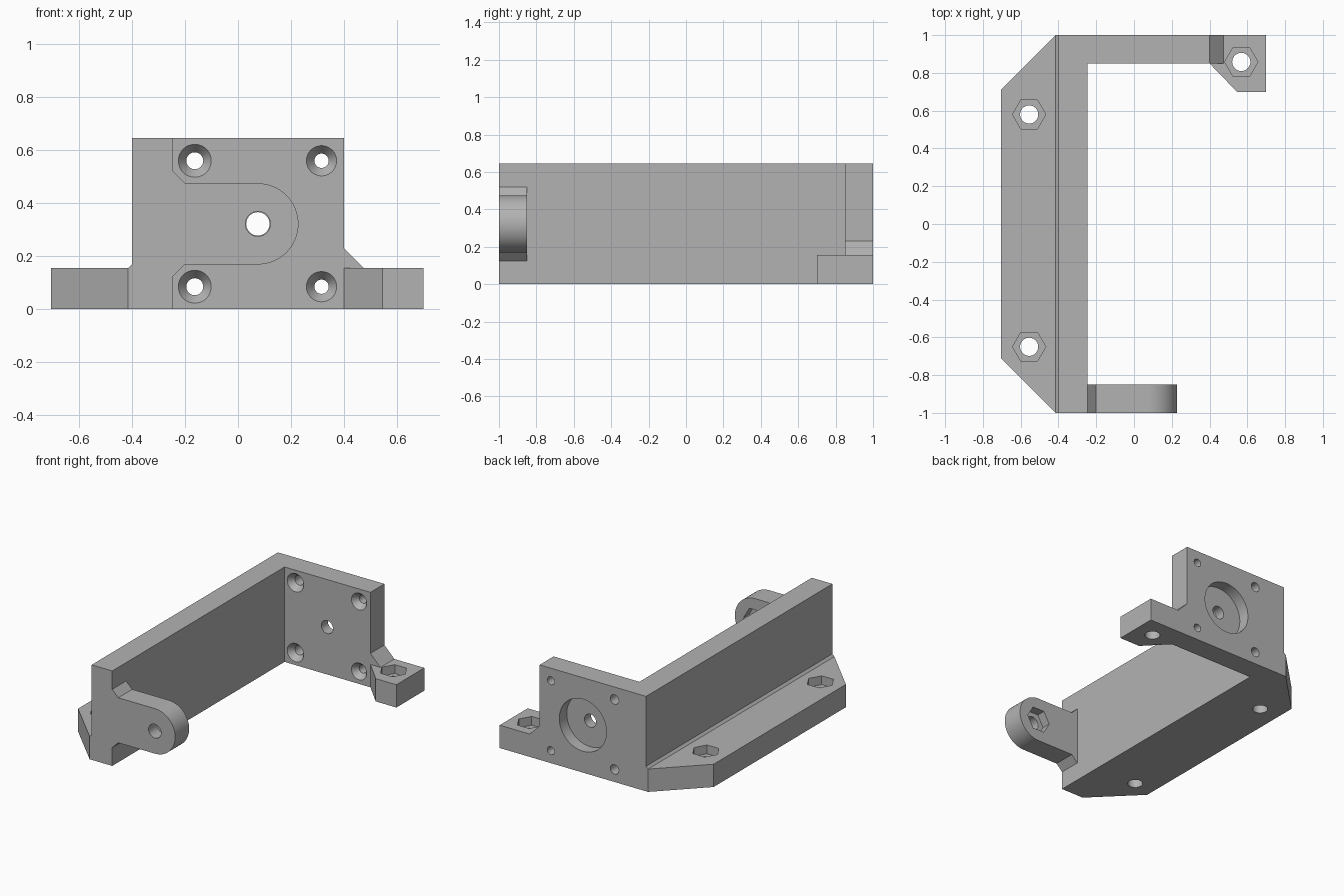
import bpy
import bmesh
from math import cos, sin, pi, radians
from mathutils import Matrix, Vector

if "Cube" in bpy.data.objects:
    bpy.data.objects.remove(bpy.data.objects["Cube"], do_unlink=True)

grey = bpy.data.materials.new("plain grey")
grey.use_nodes = True
grey.diffuse_color = (0.45, 0.45, 0.45, 1)
grey.node_tree.nodes["Principled BSDF"].inputs["Base Color"].default_value = grey.diffuse_color

H, FOOT = 0.645, 0.155            # full height, foot thickness
WALL, INNER = -0.40, -0.245       # outer and inner face of the long wall
PLATE = 0.85                      # inner face of the end plate


def add_object(name, bm):
    bmesh.ops.recalc_face_normals(bm, faces=bm.faces)
    mesh = bpy.data.meshes.new(name)
    bm.to_mesh(mesh)
    bm.free()
    mesh.materials.append(grey)
    obj = bpy.data.objects.new(name, mesh)
    bpy.context.collection.objects.link(obj)
    return obj


def extrude(name, outline, low, high, axis="z"):
    """Extrude an (x, y) outline along z, or an (x, z) outline along y."""
    bm = bmesh.new()
    place = (lambda a, b: (a, b, low)) if axis == "z" else (lambda a, b: (a, low, b))
    face = bm.faces.new([bm.verts.new(place(a, b)) for a, b in outline])
    moved = bmesh.ops.extrude_face_region(bm, geom=[face])["geom"]
    shift = Vector((0, 0, high - low)) if axis == "z" else Vector((0, high - low, 0))
    bmesh.ops.translate(bm, vec=shift, verts=[v for v in moved if isinstance(v, bmesh.types.BMVert)])
    return add_object(name, bm)


def cut(target, a, b, low, high, r1, r2=None, axis="z", sides=48):
    """Subtract a round, conical or hexagonal hole running from low to high."""
    bm = bmesh.new()
    bmesh.ops.create_cone(bm, cap_ends=True, segments=sides, radius1=r1,
                          radius2=r1 if r2 is None else r2, depth=high - low)
    if sides == 6:                # put two corners on the x axis
        bmesh.ops.rotate(bm, verts=bm.verts, matrix=Matrix.Rotation(pi / 2, 3, "Z"))
    mid = (low + high) / 2
    if axis == "y":
        bmesh.ops.rotate(bm, verts=bm.verts, matrix=Matrix.Rotation(-pi / 2, 3, "X"))
    bmesh.ops.translate(bm, verts=bm.verts, vec=(a, b, mid) if axis == "z" else (a, mid, b))
    cutter = add_object("hole_cutter", bm)
    cutter.hide_render = True
    mod = target.modifiers.new("hole", "BOOLEAN")
    mod.operation, mod.solver, mod.object = "DIFFERENCE", "EXACT", cutter
    bpy.context.view_layer.objects.active = target
    bpy.ops.object.modifier_apply(modifier=mod.name)
    bpy.data.objects.remove(cutter, do_unlink=True)


def nut_hole(target, x, y):
    cut(target, x, y, -0.1, 0.3, 0.048)
    cut(target, x, y, FOOT - 0.06, 0.3, 0.088, sides=6)


# Long wall and end plate
frame = extrude("wall_and_end_plate", [(WALL, -1), (INNER, -1), (INNER, PLATE),
                (0.40, PLATE), (0.40, 1), (WALL, 1)], 0, H)

# Countersunk screw holes, centre hole and round recess in the end plate
for x, head, shank in ((-0.163, 0.062, 0.032), (0.315, 0.057, 0.027)):
    for z in (0.085, 0.56):
        cut(frame, x, z, 0.7, 1.1, shank, axis="y")
        cut(frame, x, z, PLATE - 0.01, PLATE + 0.04, head + 0.0075, shank, axis="y")
cut(frame, 0.075, 0.322, 0.7, 1.1, 0.044, axis="y")
cut(frame, 0.075, 0.322, 0.92, 1.1, 0.177, axis="y", sides=64)

# Mounting flange along the outer side, with its small corner fillet
flange = extrude("side_flange", [(WALL, 1), (-0.415, 1), (-0.705, 0.71), (-0.705, -0.71),
                 (-0.415, -1), (WALL, -1)], 0, FOOT)
for y in (0.58, -0.65):
    nut_hole(flange, -0.555, y)
fillet = extrude("flange_fillet", [(WALL, FOOT), (WALL, 0.17), (-0.415, FOOT)], -1, 1, "y")

# Corner foot and the gusset above it
foot = extrude("corner_foot", [(0.40, 1), (0.70, 1), (0.70, 0.70), (0.545, 0.70),
               (0.40, PLATE)], 0, FOOT)
nut_hole(foot, 0.568, 0.858)
gusset = extrude("foot_gusset", [(0.40, FOOT), (0.475, FOOT), (0.40, 0.23)], PLATE, 1, "y")

# Rounded pivot arm with flared root
cx, cz, r = 0.075, 0.322, 0.153
arc = [(cx + r * cos(t), cz + r * sin(t))
       for t in (-pi / 2 + pi * i / 32 for i in range(33))]
arm = extrude("pivot_arm", [(INNER, cz - r - 0.045), (-0.20, cz - r)] + arc
              + [(-0.20, cz + r), (INNER, cz + r + 0.045)], -1, -PLATE, "y")
cut(arm, cx, cz, -1.1, -0.7, 0.047, axis="y")
cut(arm, cx, cz, -PLATE - 0.06, -0.7, 0.088, axis="y", sides=6)

# Smooth round surfaces, keep edges sharp
for obj in (frame, flange, fillet, foot, gusset, arm):
    bpy.ops.object.select_all(action="DESELECT")
    obj.select_set(True)
    bpy.context.view_layer.objects.active = obj
    bpy.ops.object.shade_smooth_by_angle(angle=radians(25))
